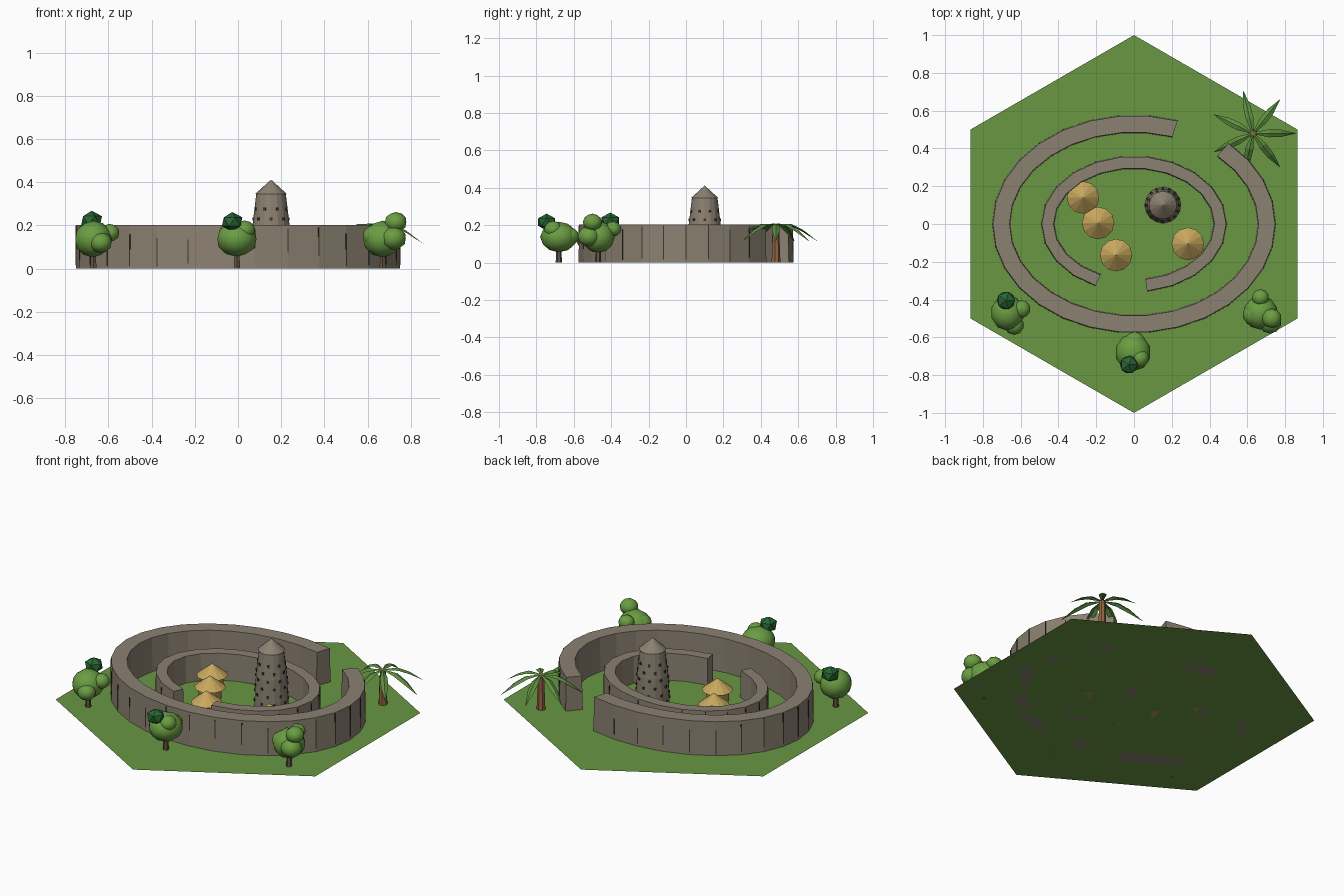
import bpy, bmesh, math, random
from math import sin, cos, pi, radians
from mathutils import Matrix, Vector

random.seed(4)
cube = bpy.data.objects.get("Cube")
if cube:
    bpy.data.objects.remove(cube)


def material(name, r, g, b):
    m = bpy.data.materials.new(name)
    m.use_nodes = True
    m.diffuse_color = (r, g, b, 1)
    m.node_tree.nodes["Principled BSDF"].inputs["Base Color"].default_value = (r, g, b, 1)
    return m


GRASS = material("grass", .14, .31, .055)
STONE = material("stone", .26, .22, .165)
DARK = material("dark_gap", .045, .038, .03)
THATCH = material("thatch", .58, .39, .11)
MUD = material("mud", .42, .28, .11)
LEAF = material("leaf", .145, .34, .055)
DEEP = material("deep_leaf", .022, .13, .035)
BARK = material("bark", .13, .09, .06)
PALM_BARK = material("palm_bark", .30, .13, .06)
FROND = material("frond", .11, .27, .05)


def finish(name, bm, mat, smooth=False):
    bmesh.ops.recalc_face_normals(bm, faces=bm.faces)
    mesh = bpy.data.meshes.new(name)
    bm.to_mesh(mesh)
    bm.free()
    mesh.materials.append(mat)
    for p in mesh.polygons:
        p.use_smooth = smooth
    obj = bpy.data.objects.new(name, mesh)
    bpy.context.collection.objects.link(obj)
    return obj


def lathe(name, x, y, profile, sides, mat):
    """Stack of rings (radius, height), closed top and bottom."""
    bm = bmesh.new()
    for (r1, z1), (r2, z2) in zip(profile, profile[1:]):
        bmesh.ops.create_cone(
            bm, segments=sides, radius1=r1, radius2=r2, depth=z2 - z1, cap_ends=True,
            matrix=Matrix.Translation((x, y, (z1 + z2) / 2)))
    return finish(name, bm, mat)


def block(bm, centre, angle, size):
    m = (Matrix.Translation(centre) @ Matrix.Rotation(angle, 4, "Z")
         @ Matrix.Diagonal((*size, 1)))
    bmesh.ops.create_cube(bm, size=1, matrix=m)


def ring_wall(name, a, b, width, height, steps, first, count):
    """Open elliptical wall with slightly battered sides and dark joints."""
    bm, joints = bmesh.new(), bmesh.new()
    h, lean = width / 2, .004
    section = [(h + lean, 0), (h, height), (-h, height), (-h - lean, 0)]
    previous = None
    for i in range(count + 1):
        t = 2 * pi * (first + i) / steps
        row = [bm.verts.new(((a + o) * cos(t), (b + o) * sin(t), z)) for o, z in section]
        if previous:
            for k in range(4):
                n = (k + 1) % 4
                bm.faces.new((previous[k], previous[n], row[n], row[k]))
        if i in (0, count):
            bm.faces.new(row)
        elif height:
            size = height * (.4 + .5 * abs(cos(t)))
            z = size / 2 + random.uniform(.05, 1) * (height - size)
            block(joints, ((a + h) * cos(t), (b + h) * sin(t), z),
                  math.atan2(sin(t) / b, cos(t) / a), (.009, .005, size))
        previous = row
    finish(name, bm, STONE)
    finish(name + "_joints", joints, DARK)


# Ground sheet
bm = bmesh.new()
bmesh.ops.create_circle(bm, cap_ends=True, segments=6, radius=1)
ground = finish("ground", bm, GRASS)
corner = max(v.co.y for v in ground.data.vertices)
if corner < .95:
    ground.data.transform(Matrix.Rotation(radians(30), 4, "Z"))

# Two enclosing walls
ring_wall("outer_wall", .703, .53, .088, .203, 30, 6, 28)
ring_wall("inner_wall", .457, .327, .062, .16, 22, -5, 20)

# Tower with pointed roof and rows of small openings
TX, TY = .153, .1
lathe("tower", TX, TY, [(.096, 0), (.086, .2), (.068, .35)], 16, STONE)
lathe("tower_roof", TX, TY, [(.074, .345), (0, .412)], 16, STONE)
bm = bmesh.new()
for row in range(6):
    z = .05 + row * .045
    r = .095 - .01 * z / .2 if z < .2 else .085 - .018 * (z - .2) / .15
    for i in range(8):
        t = 2 * pi * (i + row % 2 / 2) / 8
        block(bm, (TX + r * cos(t), TY + r * sin(t), z), t, (.009, .013, .014))
finish("tower_openings", bm, DARK)

# Round huts
for i, (x, y) in enumerate([(-.27, .14), (-.19, .005), (-.095, -.165), (.285, -.105)]):
    lathe(f"hut_wall_{i}", x, y, [(.062, 0), (.062, .075)], 12, MUD)
    lathe(f"hut_roof_{i}", x, y, [(.086, .065), (0, .133)], 12, THATCH)


def blob(name, centre, size, mat, detail=2):
    bm = bmesh.new()
    bmesh.ops.create_icosphere(
        bm, subdivisions=detail, radius=1,
        matrix=Matrix.Translation(centre) @ Matrix.Diagonal((*size, 1)))
    finish(name, bm, mat, smooth=detail > 1)


def tree(name, x, y, crown, tufts, cap=None):
    """Crown size, tufts as (dx, dy, z, radius), optional dark cap."""
    lathe(name + "_trunk", x, y, [(.017, 0), (.011, .12)], 6, BARK)
    blob(name + "_crown", (x, y, .137), crown, LEAF)
    for i, (dx, dy, z, r) in enumerate(tufts):
        blob(f"{name}_tuft_{i}", (x + dx, y + dy, z), (r, r, r * .9), LEAF)
    if cap:
        dx, dy, z, r = cap
        blob(name + "_cap", (x + dx, y + dy, z), (r, r, r * .85), DEEP, 1)


# Leafy trees
tree("left_tree", -.67, -.47, (.088, .095, .085),
     [(.075, .02, .165, .047), (.035, -.065, .12, .052)], (-.008, .065, .222, .054))
tree("front_tree", -.005, -.68, (.095, .1, .082),
     [(.035, -.03, .178, .05), (.01, .055, .14, .055)], (-.022, -.065, .217, .053))
tree("right_tree", .67, -.47, (.092, .09, .085),
     [(.06, -.03, .215, .052), (.0, .08, .18, .045), (.05, -.05, .14, .06),
      (-.035, -.01, .15, .06)])

# Palm: tapered trunk and seven folded, drooping fronds
PX, PY = .63, .48
lathe("palm_trunk", PX, PY, [(.025, 0), (.017, .205)], 7, PALM_BARK)
bm = bmesh.new()
spine = [(.01, .208, .006), (.085, .207, .021), (.15, .175, .019), (.228, .115, .001)]
for i in range(7):
    t = 2 * pi * i / 7
    out, side = Vector((cos(t), sin(t), 0)), Vector((-sin(t), cos(t), 0))
    previous = None
    for r, z, w in spine:
        mid = Vector((PX, PY, z)) + out * r
        drop = Vector((0, 0, w * .5))
        row = [bm.verts.new(p) for p in (mid - side * w - drop, mid, mid + side * w - drop)]
        if previous:
            for k in range(2):
                bm.faces.new((previous[k], row[k], row[k + 1], previous[k + 1]))
        previous = row
finish("palm_fronds", bm, FROND)
